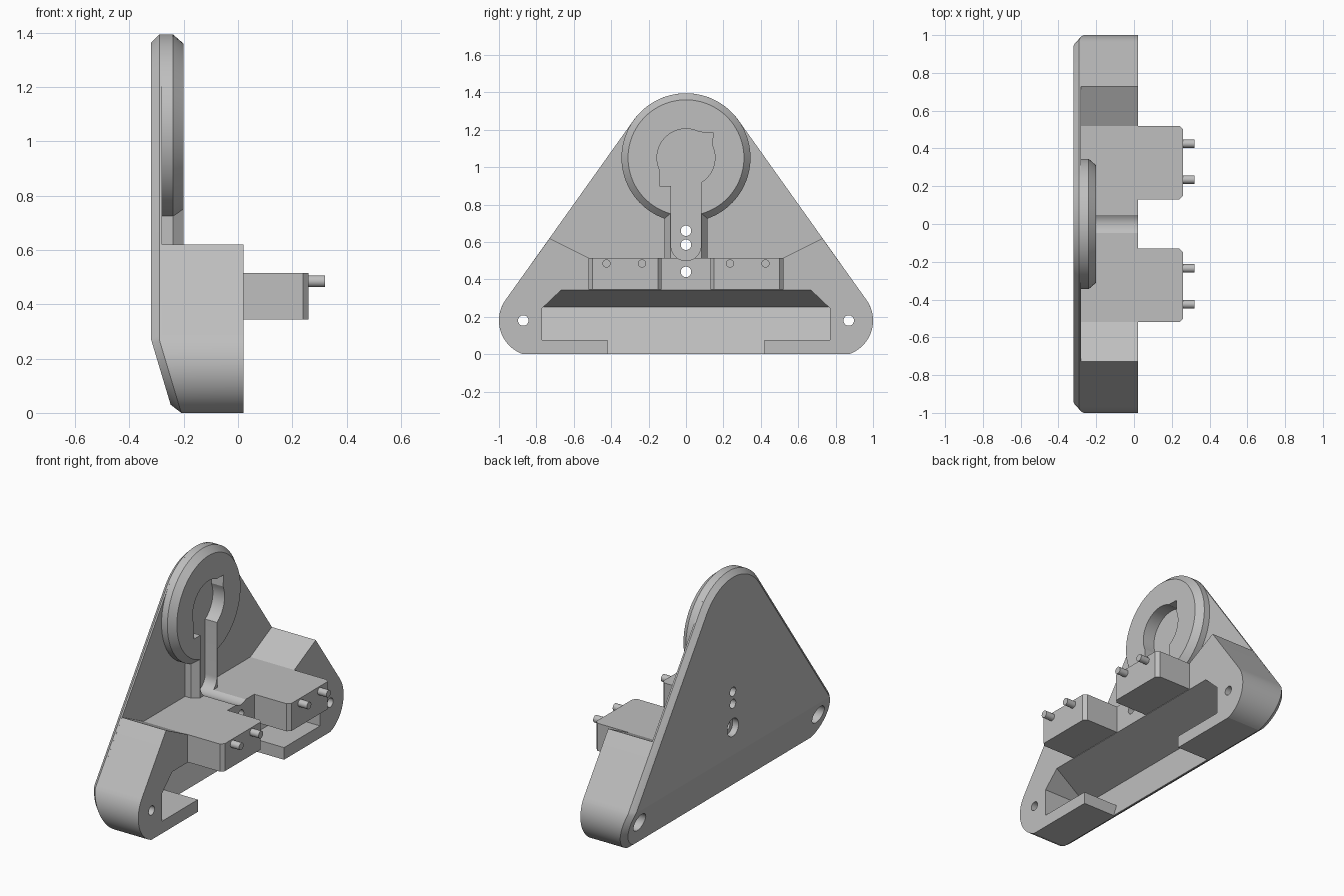
import bpy, bmesh
from math import sin, cos, asin, radians, pi, sqrt
from mathutils import Vector, Matrix

if "Cube" in bpy.data.objects:
    bpy.data.objects.remove(bpy.data.objects["Cube"], do_unlink=True)

grey = bpy.data.materials.new("plain_grey")
grey.use_nodes = True
COLOUR = (0.52, 0.52, 0.52, 1)
grey.diffuse_color = COLOUR
grey.node_tree.nodes["Principled BSDF"].inputs["Base Color"].default_value = COLOUR

BACK, SEAT, FRONT = -0.32, -0.28, 0.02
TOP_Z, TOP_R = 1.05, 0.345
FOOT_Y, FOOT_Z, FOOT_R = 0.81, 0.18, 0.19
TANGENT = radians(35.4)


def make(name, bm):
    bmesh.ops.recalc_face_normals(bm, faces=bm.faces)
    me = bpy.data.meshes.new(name)
    bm.to_mesh(me)
    bm.free()
    me.materials.append(grey)
    ob = bpy.data.objects.new(name, me)
    bpy.context.collection.objects.link(ob)
    return ob


def arc(cy, cz, r, a0, a1, n):
    return [(cy + r * cos(a0 + (a1 - a0) * i / n), cz + r * sin(a0 + (a1 - a0) * i / n))
            for i in range(n + 1)]


def loft(sections):
    """Join (x, outline) sections into a closed solid."""
    bm = bmesh.new()
    rings = [[bm.verts.new((x, y, z)) for y, z in pts] for x, pts in sections]
    for a, b in zip(rings, rings[1:]):
        for i in range(len(a)):
            j = (i + 1) % len(a)
            bm.faces.new((a[i], a[j], b[j], b[i]))
    bm.faces.new(rings[0][::-1])
    bm.faces.new(rings[-1])
    return bm


def hull(points):
    bm = bmesh.new()
    for p in points:
        bm.verts.new(p)
    bmesh.ops.remove_doubles(bm, verts=bm.verts, dist=0.0005)
    out = bmesh.ops.convex_hull(bm, input=bm.verts)
    loose = {v for v in out["geom_interior"] if isinstance(v, bmesh.types.BMVert)}
    bmesh.ops.delete(bm, geom=list(loose), context="VERTS")
    bmesh.ops.dissolve_limit(bm, angle_limit=0.005, verts=bm.verts, edges=bm.edges)
    return bm


def box(x0, x1, y0, y1, z0, z1):
    return loft([(x, [(y0, z0), (y1, z0), (y1, z1), (y0, z1)]) for x in (x0, x1)])


def rod(y, z, r, x0, x1, n=32):
    pts = arc(y, z, r, 0, 2 * pi, n)[:-1]
    return loft([(x0, pts), (x1, pts)])


def lean_foot(bm):
    """Slant the lower back forwards towards the bottom edge."""
    bend = 0.27
    bmesh.ops.bisect_plane(bm, geom=bm.verts[:] + bm.edges[:] + bm.faces[:],
                           plane_co=(0, 0, bend), plane_no=(0, 0, 1))
    for v in bm.verts:
        if v.co.x < -0.2 and v.co.z < bend:
            v.co.x += (bend - v.co.z) * 0.3
    return bm


def cut(ob, *cutters):
    for bm in cutters:
        tool = make("cutter", bm)
        tool.hide_render = True
        mod = ob.modifiers.new("cut", "BOOLEAN")
        mod.operation, mod.solver, mod.object = "DIFFERENCE", "EXACT", tool
        bpy.context.view_layer.objects.active = ob
        bpy.ops.object.modifier_apply(modifier=mod.name)
        bpy.data.objects.remove(tool, do_unlink=True)


# Back plate: rounded triangle with a chamfered rear edge
def plate_outline(inset):
    pts = arc(0, TOP_Z, TOP_R - inset, 0, pi, 64)
    for s in (-1, 1):
        pts += [(s * y, max(z, inset)) for y, z in
                arc(FOOT_Y, FOOT_Z, FOOT_R - inset, -pi / 2, pi / 2, 48)]
    return pts


plate = make("back_plate", lean_foot(hull(
    [(x, y, z) for x, inset in ((SEAT, 0), (BACK + 0.03, 0), (BACK, 0.03))
     for y, z in plate_outline(inset)])))
foot_holes = [(s * 0.87, 0.18) for s in (-1, 1)]
screw_holes = foot_holes + [(0, 0.44)]
for y, z in screw_holes:
    cut(plate, rod(y, z, 0.055, -0.4, -0.2 if y else -0.25))
for z in (0.585, 0.66):
    cut(plate, rod(0, z, 0.028, -0.4, -0.1))
cut(plate, rod(0, 0.44, 0.028, -0.4, -0.1))

# Base block with raised shoulders
half = [(0.52, 0.515), (0.729, 0.62)]
half += arc(FOOT_Y, FOOT_Z, FOOT_R, TANGENT, -asin(FOOT_Z / FOOT_R), 28)
outline = half + [(-y, z) for y, z in reversed(half)]
block = make("base_block", lean_foot(loft([(SEAT, outline), (FRONT, outline)])))

# Hollow under the block, open at the bottom between two lips
hollow = [(x, s * 0.77, z) for x in (-0.3, FRONT + 0.01) for s in (-1, 1) for z in (0.075, 0.245)]
hollow += [(FRONT + 0.01, s * 0.665, 0.345) for s in (-1, 1)]
cut(block, hull(hollow), box(-0.3, 0.1, -0.42, 0.42, -0.05, 0.2),
    rod(0, 0.58, 0.08, -0.3, 0.1, 48), rod(0, 0.44, 0.028, -0.4, 0.1))
for y, z in foot_holes:
    cut(block, rod(y, z, 0.055, -0.4, -0.12), rod(y, z, 0.028, -0.4, 0.1))


# Round head with a neck, front edge chamfered
def head_outline(r, w):
    a = asin(w / r)
    return arc(0, TOP_Z, r, -pi / 2 + a, 1.5 * pi - a, 72) + [(-w, 0.51), (w, 0.51)]


head = make("round_head", loft([(SEAT, head_outline(TOP_R, 0.115)),
                                (-0.24, head_outline(TOP_R, 0.115)),
                                (-0.2, head_outline(0.31, 0.084))]))

# Key-shaped slot through the head
KEY_R = 0.155
low = asin(0.08 / KEY_R)
slot = arc(0, 0.58, 0.08, pi, 2 * pi, 24)
slot += arc(0, TOP_Z, KEY_R, -pi / 2 + low, radians(25), 14)
slot += [(0.145, 1.185)]
slot += arc(0, TOP_Z, KEY_R, radians(62), radians(204), 28)
slot += [(-0.142, 0.9), (-0.08, 0.9)]
cut(head, loft([(-0.35, slot), (-0.1, slot)]))

# Two forward arms with bevelled corners, each holding two pins
smooth = [plate, block, head]
for side, s in (("right", -1), ("left", 1)):
    bm = bmesh.new()
    plan = [(0, 0.13), (0.24, 0.13), (0.26, 0.15), (0.26, 0.5), (0.24, 0.52), (0, 0.52)]
    face = bm.faces.new([bm.verts.new((x, s * y, 0.345)) for x, y in plan])
    ext = bmesh.ops.extrude_face_region(bm, geom=[face])["geom"]
    bmesh.ops.translate(bm, vec=(0, 0, 0.17),
                        verts=[v for v in ext if isinstance(v, bmesh.types.BMVert)])
    # keep the rear end flush inside the block
    make(side + "_arm", bm)
    for label, y in (("inner", 0.235), ("outer", 0.425)):
        smooth.append(make(f"{side}_{label}_pin", rod(s * y, 0.485, 0.022, 0.25, 0.32, 24)))

bpy.ops.object.select_all(action="DESELECT")
for ob in smooth:
    ob.select_set(True)
bpy.context.view_layer.objects.active = plate
bpy.ops.object.shade_smooth_by_angle(angle=radians(16))
